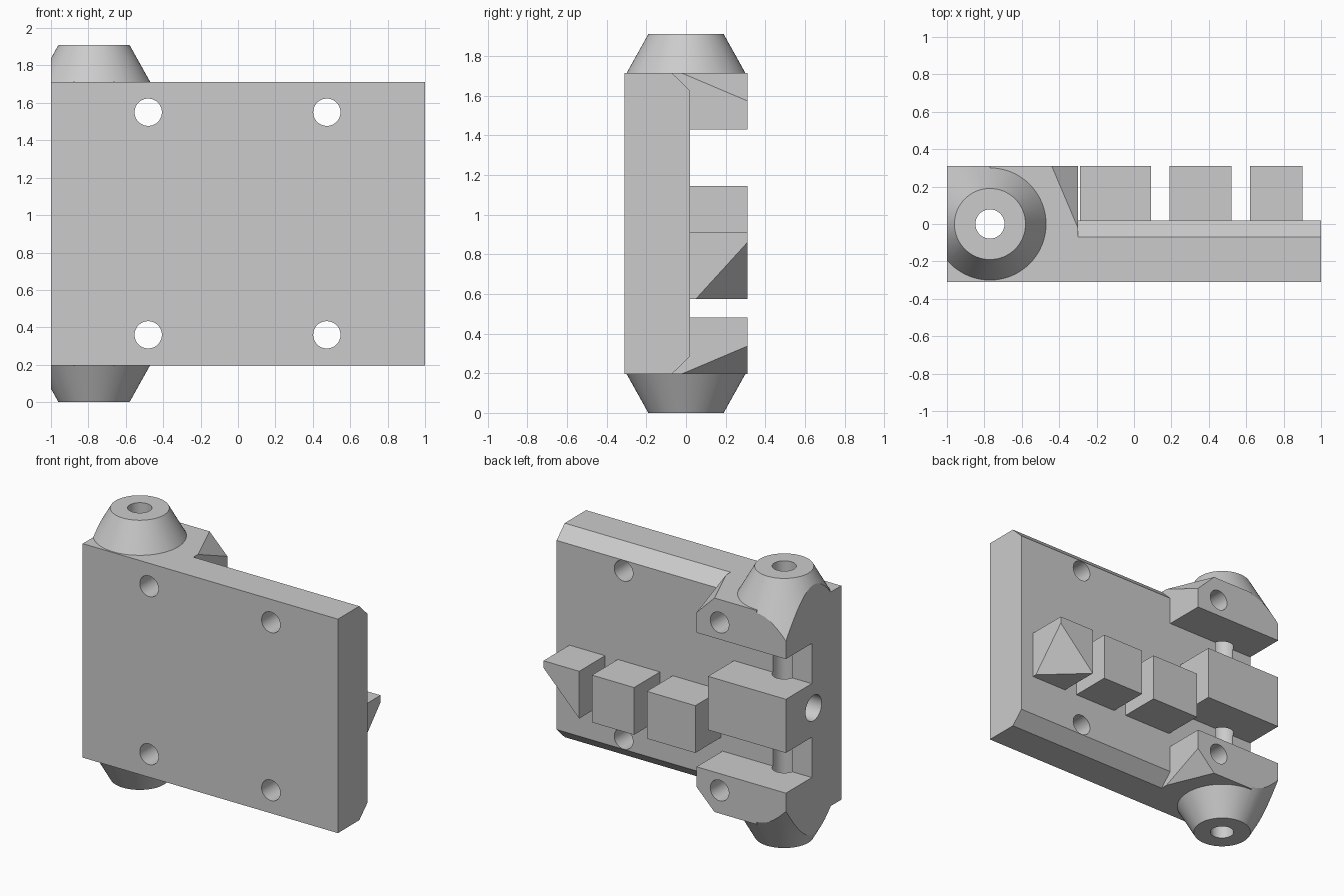
import bpy
import bmesh
from math import cos, sin, pi, radians
from mathutils import Vector

if "Cube" in bpy.data.objects:
    bpy.data.objects.remove(bpy.data.objects["Cube"])

grey = bpy.data.materials.new("mid_grey")
grey.use_nodes = True
colour = (0.6, 0.6, 0.6, 1)
grey.diffuse_color = colour
grey.node_tree.nodes["Principled BSDF"].inputs["Base Color"].default_value = colour

MID = 0.955       # height of the mirror plane
HALF = 0.758      # half height of the plate
FACE = 0.02       # back surface of the plate
BACK, FRONT = 0.31, -0.31
PIN_X = -0.77     # hinge axis
LEAF_X = -0.3     # inner end of the hinge blocks


def solid(name, points):
    """Convex solid spanned by a few points."""
    bm = bmesh.new()
    for p in points:
        bm.verts.new(p)
    bmesh.ops.convex_hull(bm, input=bm.verts[:])
    bmesh.ops.dissolve_limit(bm, angle_limit=0.001, verts=bm.verts[:], edges=bm.edges[:])
    bmesh.ops.recalc_face_normals(bm, faces=bm.faces[:])
    mesh = bpy.data.meshes.new(name)
    bm.to_mesh(mesh)
    bm.free()
    mesh.materials.append(grey)
    ob = bpy.data.objects.new(name, mesh)
    bpy.context.collection.objects.link(ob)
    return ob


def box(name, xs, ys, zs):
    return solid(name, [(x, y, z) for x in xs for y in ys for z in zs])


def turned(name, centre, axis, rings, n=64):
    """Round solid: rings are (position along axis, radius)."""
    pts = []
    for h, r in rings:
        for i in range(n):
            a = 2 * pi * i / n
            p = Vector((r * cos(a), r * sin(a), h))
            if axis == "X":
                p = Vector((p.z, p.x, p.y))
            elif axis == "Y":
                p = Vector((p.x, p.z, p.y))
            pts.append(p + Vector(centre))
    return solid(name, pts)


def combine(ob, tool, operation="DIFFERENCE"):
    """Bake a boolean into ob and discard the tool."""
    mod = ob.modifiers.new("cut", "BOOLEAN")
    mod.operation, mod.solver, mod.object = operation, "EXACT", tool
    dg = bpy.context.evaluated_depsgraph_get()
    dg.update()
    mesh = bpy.data.meshes.new_from_object(ob.evaluated_get(dg))
    ob.modifiers.clear()
    ob.data = mesh
    bpy.data.objects.remove(tool)


def corner_cutter(a, b, c, corner):
    """Tetrahedron that slices a corner off along plane a-b-c."""
    a, b, c, corner = map(Vector, (a, b, c, corner))
    return solid("corner_cutter", [a, b, c, corner + 0.5 * (corner - (a + b + c) / 3)])


# Hinge barrel block with a conical spindle through it
body = box("hinge_plate", (-1.1, LEAF_X), (FRONT, BACK), (MID - HALF, MID + HALF))
spindle = turned("spindle", (PIN_X, 0, MID), "Z",
                 [(-MID, 0.19), (-HALF, 0.3), (HALF, 0.3), (MID, 0.19)])
combine(body, spindle, "UNION")

for s in (1, -1):
    # Outer back corner follows the cone
    trim = box("trim", (-1.2, PIN_X), (0, 0.35), (MID + s * 0.5, MID + s * 0.9))
    slope = 0.11 / (MID - HALF)
    cone = turned("cone", (PIN_X, 0, MID), "Z",
                  [(s * MID, 0.19), (s * 0.45, 0.19 + slope * (MID - 0.45))])
    combine(trim, cone)
    combine(body, trim)
    # Inner corner is sliced at an angle
    top = MID + s * HALF
    combine(body, corner_cutter((-0.44, BACK, top), (LEAF_X, -0.02, top),
                                (LEAF_X, BACK, top - s * 0.14), (LEAF_X, BACK, top)))
    # Gap between knuckles
    combine(body, box("gap", (-1.3, -0.2), (FACE, 0.5), (MID + s * 0.19, MID + s * 0.475)))

# Middle knuckle is shorter than the outer ones
combine(body, box("slot", (-0.39, -0.2), (FACE, 0.5), (MID - 0.3, MID + 0.3)))

# Flat leaf with chamfered back edges
profile = [(FRONT, HALF), (-0.07, HALF), (FACE, 0.67)]
leaf = solid("leaf", [(x, y, MID + s * z) for x in (-0.6, 1) for y, z in profile for s in (1, -1)])
combine(body, leaf, "UNION")
combine(body, box("end_clip", (-2, -1), (-1, 1), (-1, 3)))

# Pin bore, cross bore and screw holes
combine(body, turned("pin_bore", (PIN_X, 0, MID), "Z", [(-1.2, 0.078), (1.2, 0.078)], 48))
combine(body, turned("cross_bore", (0, 0, MID + 0.01), "X", [(-1.2, 0.09), (-0.39, 0.09)], 48))
for x in (-0.48, 0.475):
    for s in (1, -1):
        combine(body, turned("screw_hole", (x, 0, MID + s * 0.595), "Y",
                             [(-0.6, 0.073), (0.6, 0.073)], 48))

# Row of teeth on the back, the last with a sliced corner
LOW, HIGH = 0.575, 0.91
spans = {"inner_tooth": (-0.29, 0.09), "middle_tooth": (0.19, 0.52), "outer_tooth": (0.62, 0.9)}
parts = [body]
for name, span in spans.items():
    parts.append(box(name, span, (0, BACK), (LOW, HIGH)))
x0, x1 = spans["outer_tooth"]
combine(parts[-1], corner_cutter((x1, BACK, 0.86), (x0, BACK, LOW), (x1, 0.05, LOW),
                                 (x1, BACK, LOW)))

# Smooth round surfaces, sharp edges elsewhere
bpy.ops.object.select_all(action="DESELECT")
for ob in parts:
    ob.select_set(True)
bpy.context.view_layer.objects.active = body
bpy.ops.object.shade_smooth_by_angle(angle=radians(25))
